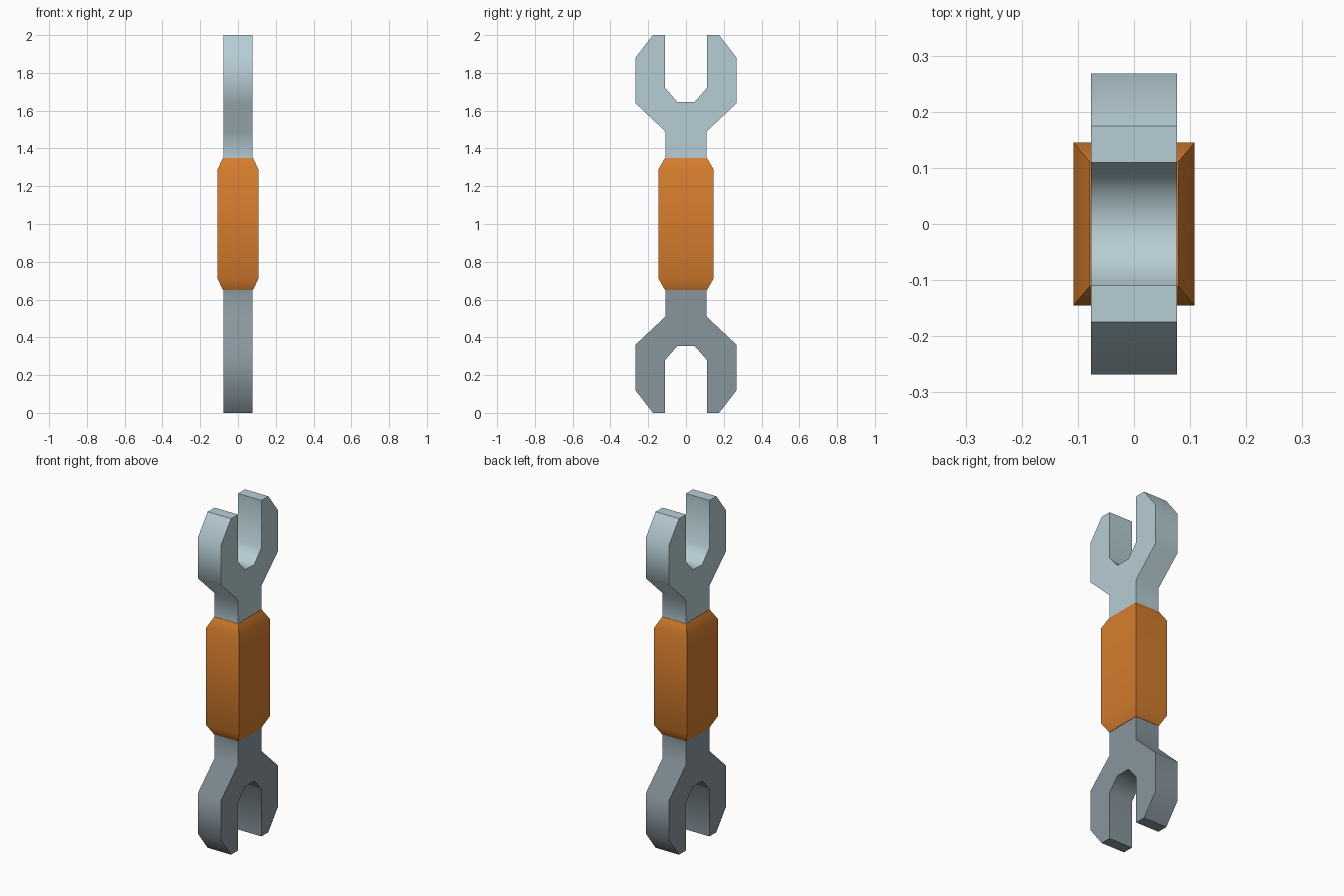
import bpy, bmesh, math

if "Cube" in bpy.data.objects:
    bpy.data.objects.remove(bpy.data.objects["Cube"])


def material(name, rgb):
    m = bpy.data.materials.new(name)
    m.diffuse_color = (*rgb, 1.0)
    m.use_nodes = True
    m.node_tree.nodes["Principled BSDF"].inputs["Base Color"].default_value = m.diffuse_color
    return m


light_steel = material("light_steel", (0.47, 0.61, 0.66))
dark_steel = material("dark_steel", (0.25, 0.305, 0.34))
orange = material("orange_grip", (0.67, 0.205, 0.027))


def finish(bm, name, mat):
    bmesh.ops.recalc_face_normals(bm, faces=bm.faces)
    mesh = bpy.data.meshes.new(name)
    bm.to_mesh(mesh)
    bm.free()
    mesh.materials.append(mat)
    ob = bpy.data.objects.new(name, mesh)
    bpy.context.collection.objects.link(ob)
    bpy.ops.object.select_all(action='DESELECT')
    ob.select_set(True)
    bpy.context.view_layer.objects.active = ob
    bpy.ops.object.shade_smooth_by_angle(angle=math.radians(52))
    return ob


# Open spanner jaw: half profile (y, z) from the stem round to the slot floor
HALF = [(0.109, 1.345), (0.109, 1.49), (0.268, 1.64), (0.268, 1.88),
        (0.175, 2.0), (0.11, 2.0), (0.11, 1.72), (0.045, 1.645)]
THICK = 0.077


def jaw(name, mat, flip):
    bm = bmesh.new()
    outline = HALF + [(-y, z) for y, z in reversed(HALF)]
    pts = [(y, 2.0 - z if flip else z) for y, z in outline]
    sides = [[bm.verts.new((x, y, z)) for y, z in pts] for x in (-THICK, THICK)]
    n = len(pts)
    for s in sides:
        bm.faces.new(s)
    for i in range(n):
        j = (i + 1) % n
        bm.faces.new((sides[0][i], sides[0][j], sides[1][j], sides[1][i]))
    return finish(bm, name, mat)


jaw("upper_jaw", light_steel, False)
jaw("lower_jaw", dark_steel, True)

# Grip: rectangular sleeve with tapered ends
bm = bmesh.new()
rings = []
for z, hx, hy in ((0.65, 0.079, 0.111), (0.71, 0.108, 0.145),
                  (1.29, 0.108, 0.145), (1.35, 0.079, 0.111)):
    rings.append([bm.verts.new((sx * hx, sy * hy, z))
                  for sx, sy in ((-1, -1), (1, -1), (1, 1), (-1, 1))])
for a, b in zip(rings, rings[1:]):
    for i in range(4):
        j = (i + 1) % 4
        bm.faces.new((a[i], a[j], b[j], b[i]))
bm.faces.new(rings[0])
bm.faces.new(rings[-1])
finish(bm, "grip", orange)
